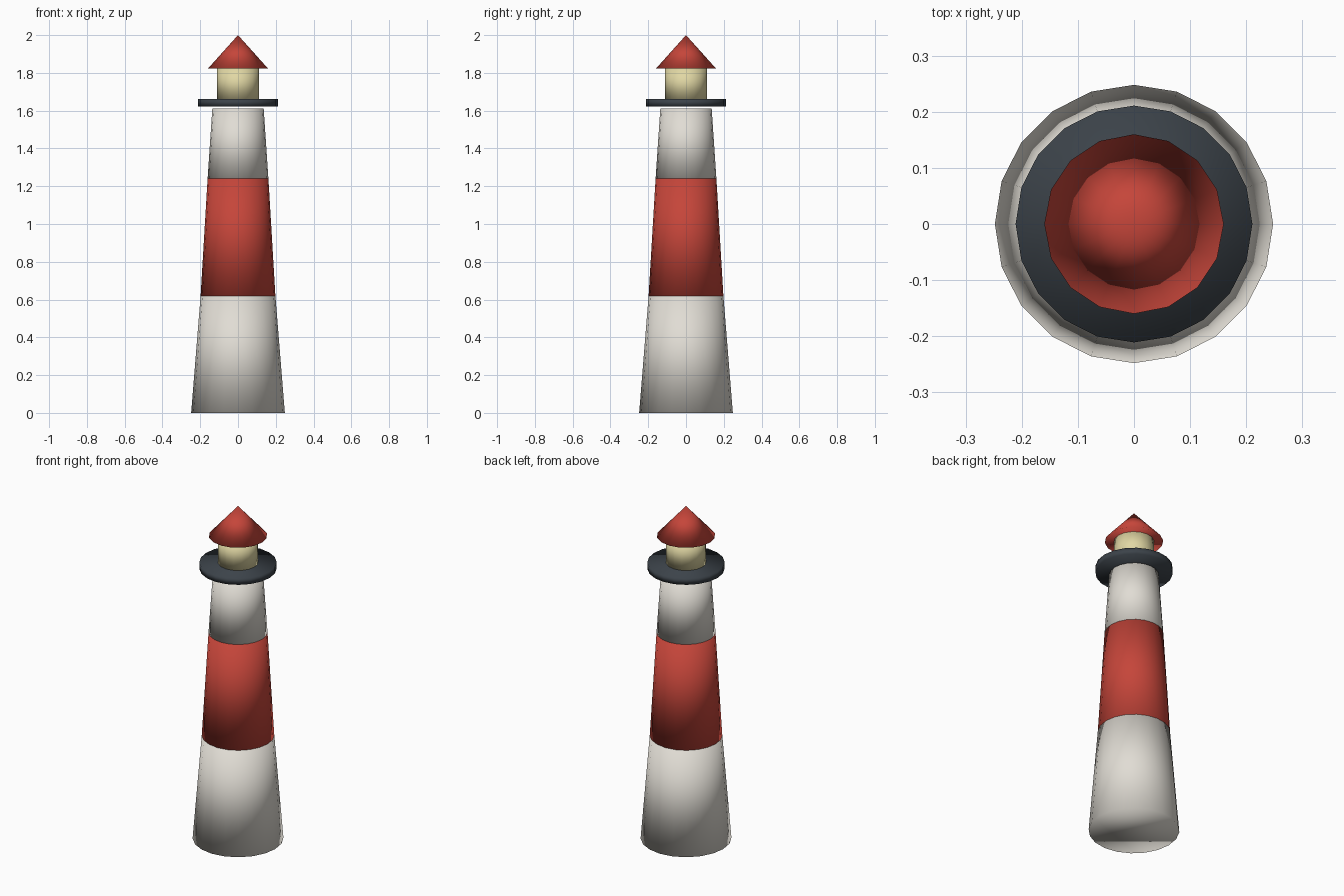
import bpy

cube = bpy.data.objects.get("Cube")
if cube:
    bpy.data.objects.remove(cube, do_unlink=True)


def make_material(name, rgb):
    mat = bpy.data.materials.new(name)
    mat.use_nodes = True
    color = (*rgb, 1.0)
    mat.diffuse_color = color
    mat.node_tree.nodes["Principled BSDF"].inputs["Base Color"].default_value = color
    return mat


white = make_material("warm white", (0.75, 0.72, 0.66))
red = make_material("brick red", (0.56, 0.06, 0.042))
slate = make_material("dark slate", (0.045, 0.056, 0.068))
cream = make_material("lamp cream", (0.75, 0.68, 0.37))


def frustum(name, sides, z_low, z_high, r_low, r_high, mat):
    """Closed round section, smooth shaded across its caps."""
    bpy.ops.mesh.primitive_cone_add(
        vertices=sides, radius1=r_low, radius2=r_high,
        depth=z_high - z_low, location=(0, 0, (z_low + z_high) / 2))
    obj = bpy.context.object
    obj.name = name
    obj.data.materials.append(mat)
    bpy.ops.object.shade_smooth()
    return obj


# Tapered tower in three bands
frustum("tower_base", 20, 0.0, 0.62, 0.248, 0.198, white)
frustum("tower_middle", 20, 0.62, 1.24, 0.198, 0.161, red)
frustum("tower_top", 20, 1.24, 1.611, 0.161, 0.136, white)

# Gallery deck, lamp room and pointed roof
frustum("gallery", 20, 1.623, 1.662, 0.211, 0.211, slate)
frustum("lamp_room", 16, 1.662, 1.822, 0.11, 0.11, cream)
frustum("roof", 16, 1.822, 2.0, 0.16, 0.0, red)
